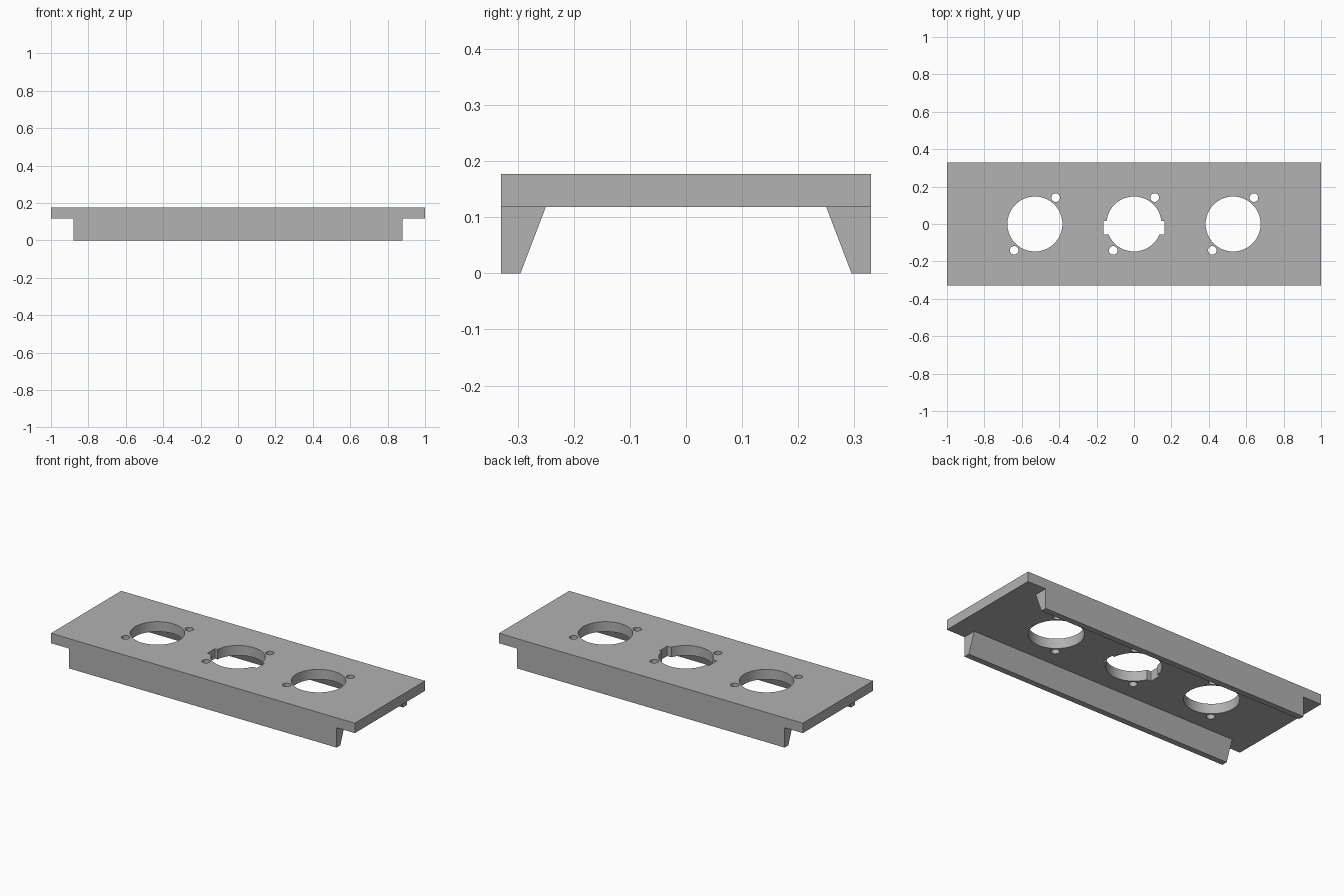
import bpy
import bmesh

cube = bpy.data.objects.get("Cube")
if cube:
    bpy.data.objects.remove(cube, do_unlink=True)

PLATE_BOTTOM, PLATE_TOP = 0.118, 0.177
HALF_DEPTH = 0.33
RAIL_HALF = 0.88
MID = (PLATE_BOTTOM + PLATE_TOP) / 2

# Single grey finish
grey = bpy.data.materials.new("grey")
grey.use_nodes = True
grey.diffuse_color = (0.445, 0.445, 0.445, 1)
grey.node_tree.nodes["Principled BSDF"].inputs["Base Color"].default_value = grey.diffuse_color


def box(name, size, location):
    bpy.ops.mesh.primitive_cube_add(size=1, location=location)
    obj = bpy.context.object
    obj.name = name
    obj.scale = size
    bpy.ops.object.transform_apply(location=True, scale=True)
    obj.data.materials.append(grey)
    return obj


def cylinder(name, radius, x, y, sides):
    bpy.ops.mesh.primitive_cylinder_add(vertices=sides, radius=radius, depth=0.2, location=(x, y, MID))
    obj = bpy.context.object
    obj.name = name
    obj.data.materials.append(grey)
    return obj


def rail(name, side):
    # Tapered bar: vertical outer face, sloping inner face
    profile = [(0.33, 0), (0.33, PLATE_BOTTOM), (0.25, PLATE_BOTTOM), (0.295, 0)]
    bm = bmesh.new()
    verts = [bm.verts.new((-RAIL_HALF, side * y, z)) for y, z in profile]
    face = bm.faces.new(verts)
    extruded = bmesh.ops.extrude_face_region(bm, geom=[face])["geom"]
    moved = [v for v in extruded if isinstance(v, bmesh.types.BMVert)]
    bmesh.ops.translate(bm, verts=moved, vec=(2 * RAIL_HALF, 0, 0))
    bmesh.ops.recalc_face_normals(bm, faces=bm.faces)
    mesh = bpy.data.meshes.new(name)
    bm.to_mesh(mesh)
    bm.free()
    mesh.materials.append(grey)
    obj = bpy.data.objects.new(name, mesh)
    bpy.context.collection.objects.link(obj)


# Top plate
plate = box("top_plate", (2, 2 * HALF_DEPTH, PLATE_TOP - PLATE_BOTTOM), (0, 0, MID))

# Three large openings, each with two diagonal screw holes
cutters = []
for x in (-0.53, 0, 0.53):
    cutters.append(cylinder("opening_cutter", 0.147, x, 0, 64))
    for side in (-1, 1):
        cutters.append(cylinder("screw_hole_cutter", 0.023, x + side * 0.111, side * 0.141, 24))

# Side notches of the middle opening
cutters.append(box("notch_cutter", (0.326, 0.072, 0.2), (0, -0.02, MID)))

for cutter in cutters:
    cutter.hide_render = True
    bpy.context.view_layer.objects.active = plate
    cut = plate.modifiers.new("cut", "BOOLEAN")
    cut.operation = "DIFFERENCE"
    cut.solver = "EXACT"
    cut.object = cutter
    bpy.ops.object.modifier_apply(modifier=cut.name)
    bpy.data.objects.remove(cutter, do_unlink=True)

# Smooth hole walls with sharp rims
bpy.ops.object.select_all(action="DESELECT")
plate.select_set(True)
bpy.context.view_layer.objects.active = plate
bpy.ops.object.shade_smooth_by_angle()

# Support rails along the long edges
rail("front_rail", -1)
rail("back_rail", 1)
